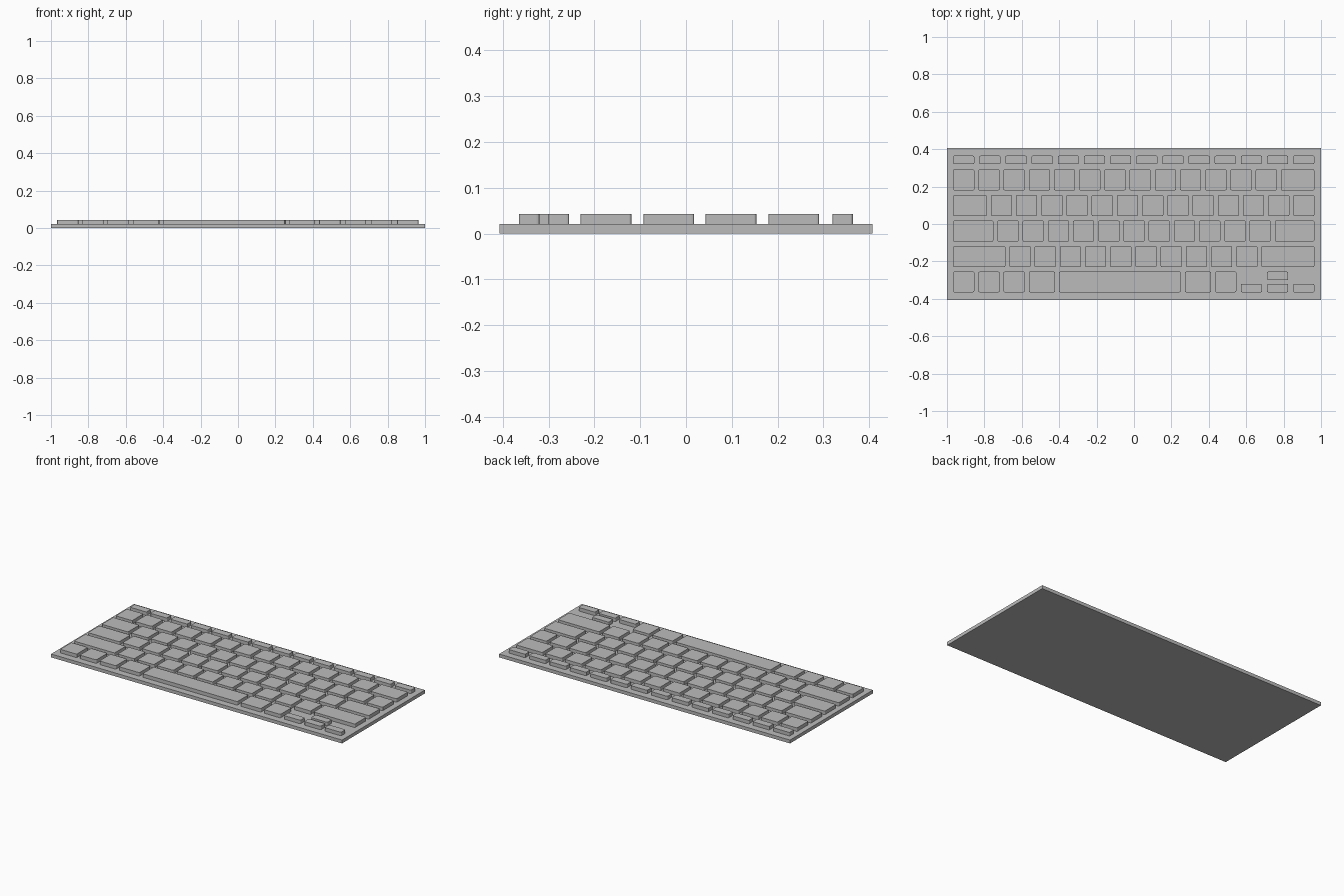
import bpy
import bmesh

if "Cube" in bpy.data.objects:
    bpy.data.objects.remove(bpy.data.objects["Cube"], do_unlink=True)

PLATE_TOP, KEY_TOP = 0.021, 0.043
LEFT, RIGHT = -0.967, 0.964
KEY, GAP = 0.113, 0.0218
PITCH = KEY + GAP

grey = bpy.data.materials.new("mid grey")
grey.use_nodes = True
colour = (0.5, 0.5, 0.5, 1)
grey.diffuse_color = colour
grey.node_tree.nodes["Principled BSDF"].inputs["Base Color"].default_value = colour


def box(name, x0, x1, y0, y1, z0, z1, radius=0):
    """Box with optionally rounded upright edges."""
    bm = bmesh.new()
    bmesh.ops.create_cube(bm, size=1)
    for v in bm.verts:
        v.co.x = x1 if v.co.x > 0 else x0
        v.co.y = y1 if v.co.y > 0 else y0
        v.co.z = z1 if v.co.z > 0 else z0
    if radius:
        upright = [e for e in bm.edges
                   if abs(e.verts[0].co.z - e.verts[1].co.z) > 0.001]
        bmesh.ops.bevel(bm, geom=upright, offset=radius, segments=3,
                        profile=0.5, affect='EDGES')
    mesh = bpy.data.meshes.new(name)
    bm.to_mesh(mesh)
    bm.free()
    mesh.materials.append(grey)
    obj = bpy.data.objects.new(name, mesh)
    bpy.context.collection.objects.link(obj)
    return obj


def key(name, x0, x1, y0, y1):
    box(name, x0, x1, y0, y1, PLATE_TOP, KEY_TOP, 0.006)


def row(name, y0, y1, widths, gap=GAP):
    """Lay keys from left to right; returns where the next would start."""
    x = LEFT
    for i, w in enumerate(widths):
        key(f"{name}_key_{i + 1}", x, x + w, y0, y1)
        x += w + gap
    return x


# Base plate
box("base_plate", -1, 1, -0.407, 0.407, 0, PLATE_TOP)

# Function row: short keys spread evenly over the full width
WIDE_PITCH = (RIGHT - LEFT - KEY) / 13
row("function", 0.32, 0.365, [KEY] * 14, WIDE_PITCH - KEY)

# Main rows: each ends with a key that reaches the right margin
main_rows = [
    ("number", 0.18, [KEY] * 13),
    ("upper_letter", 0.043, [0.18] + [KEY] * 12),
    ("middle_letter", -0.093, [0.215] + [KEY] * 11),
    ("lower_letter", -0.23, [0.279] + [KEY] * 10),
]
for name, y0, widths in main_rows:
    x = row(name, y0, y0 + 0.111, widths)
    key(f"{name}_end_key", x, RIGHT, y0, y0 + 0.111)

# Bottom row with the space bar
row("bottom", -0.365, -0.255, [KEY] * 3 + [0.14, 0.651, 0.14, KEY])

# Arrow keys
for i, name in enumerate(("right", "down", "left")):
    x1 = RIGHT - i * WIDE_PITCH
    key(f"arrow_{name}_key", x1 - KEY, x1, -0.365, -0.32)
x1 = RIGHT - WIDE_PITCH
key("arrow_up_key", x1 - KEY, x1, -0.3, -0.255)
